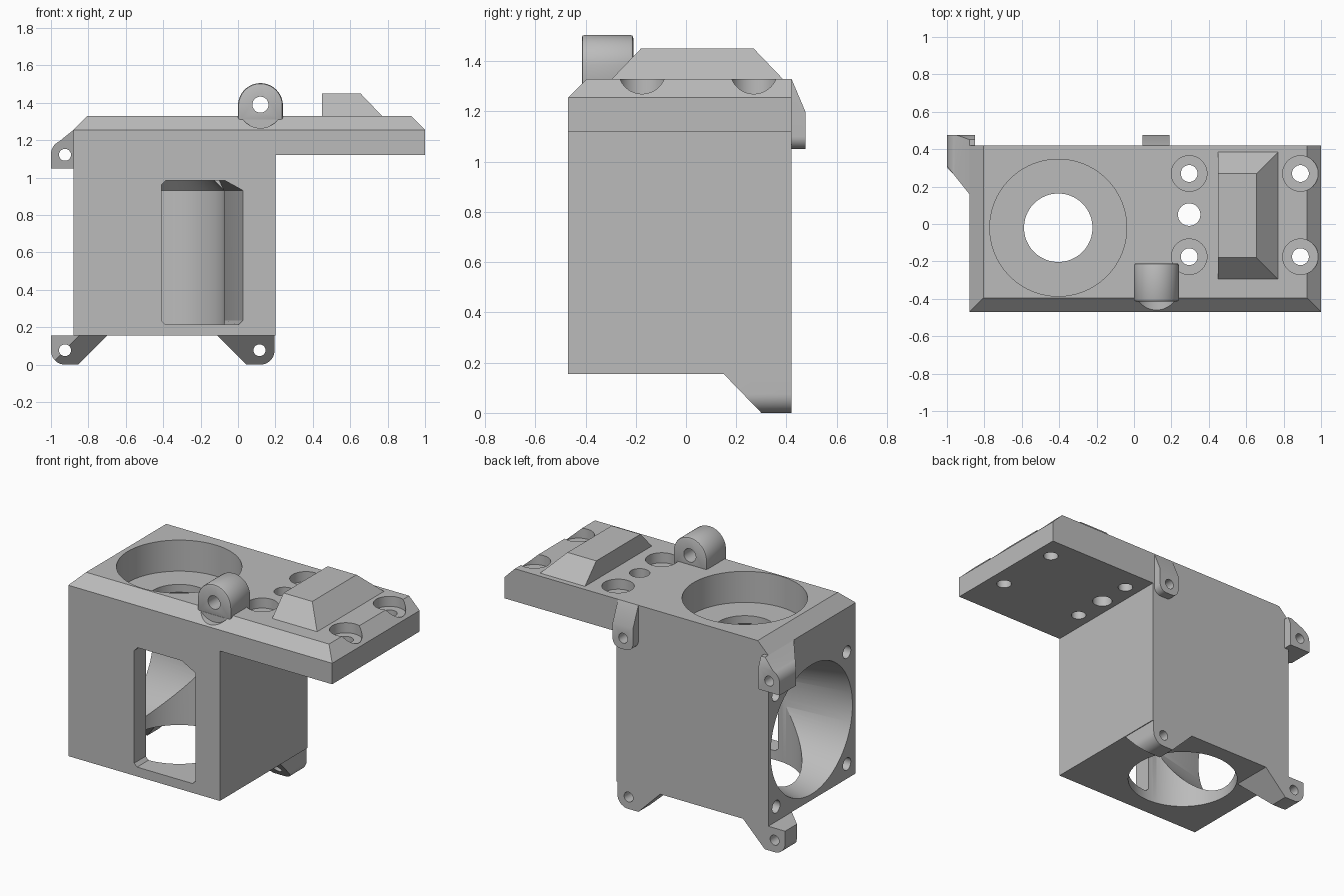
import bpy, bmesh
from math import cos, sin, radians, pi
from mathutils import Vector, Matrix

old = bpy.data.objects.get("Cube")
if old:
    bpy.data.objects.remove(old)

grey = bpy.data.materials.new("plain grey")
grey.use_nodes = True
grey.diffuse_color = (0.5, 0.5, 0.5, 1)
grey.node_tree.nodes["Principled BSDF"].inputs["Base Color"].default_value = (0.5, 0.5, 0.5, 1)


def finish(bm, name):
    bmesh.ops.recalc_face_normals(bm, faces=bm.faces)
    mesh = bpy.data.meshes.new(name)
    bm.to_mesh(mesh)
    bm.free()
    mesh.materials.append(grey)
    obj = bpy.data.objects.new(name, mesh)
    bpy.context.collection.objects.link(obj)
    return obj


def prism(name, pts, axis, lo, hi, clips=()):
    """Extrude a flat outline along y or z, then slice it with (point, outward normal) planes."""
    bm = bmesh.new()
    place = (lambda p: (p[0], lo, p[1])) if axis == "y" else (lambda p: (p[0], p[1], lo))
    face = bm.faces.new([bm.verts.new(place(p)) for p in pts])
    new = bmesh.ops.extrude_face_region(bm, geom=[face])["geom"]
    step = Vector((0, hi - lo, 0)) if axis == "y" else Vector((0, 0, hi - lo))
    bmesh.ops.translate(bm, vec=step, verts=[v for v in new if isinstance(v, bmesh.types.BMVert)])
    for point, normal in clips:
        geom = bm.verts[:] + bm.edges[:] + bm.faces[:]
        bmesh.ops.bisect_plane(bm, geom=geom, plane_co=point, plane_no=Vector(normal).normalized(),
                               clear_outer=True)
        bmesh.ops.holes_fill(bm, edges=[e for e in bm.edges if e.is_boundary])
    return finish(bm, name)


def rod(start, end, r1, r2=None, sides=48):
    """Round cutter between two points."""
    a, b = Vector(start), Vector(end)
    bm = bmesh.new()
    turn = (b - a).to_track_quat("Z", "Y").to_matrix().to_4x4()
    bmesh.ops.create_cone(bm, cap_ends=True, segments=sides, radius1=r1,
                          radius2=r1 if r2 is None else r2, depth=(b - a).length,
                          matrix=Matrix.Translation((a + b) / 2) @ turn)
    return finish(bm, "cutter")


def lathe(profile, x, y, sides=96):
    """Spin a (radius, height) profile into a closed round cutter."""
    bm = bmesh.new()
    rings = [[bm.verts.new((x + r * cos(2 * pi * i / sides), y + r * sin(2 * pi * i / sides), z))
              for i in range(sides)] for r, z in profile]
    for a, b in zip(rings, rings[1:]):
        for i in range(sides):
            j = (i + 1) % sides
            bm.faces.new((a[i], a[j], b[j], b[i]))
    bm.faces.new(rings[0])
    bm.faces.new(rings[-1])
    return finish(bm, "cutter")


def activate(obj):
    for o in bpy.context.selected_objects:
        o.select_set(False)
    obj.select_set(True)
    bpy.context.view_layer.objects.active = obj


def carve(obj, cutters):
    activate(obj)
    for c in cutters:
        mod = obj.modifiers.new("cut", "BOOLEAN")
        mod.operation, mod.solver, mod.object = "DIFFERENCE", "EXACT", c
        bpy.ops.object.modifier_apply(modifier=mod.name)
        bpy.data.objects.remove(c)


def arc(cx, cz, r, start, end, n=10):
    return [(cx + r * cos(radians(start + (end - start) * i / n)),
             cz + r * sin(radians(start + (end - start) * i / n))) for i in range(n + 1)]


# Housing with its overhanging plate and chamfered top edges
FRONT, BACK, FLOOR, TOP = -0.47, 0.42, 0.155, 1.33
CX, CY, FAN_Z = -0.405, -0.02, 0.61
outline = [(-0.88, FLOOR), (0.2, FLOOR), (0.2, 1.12), (1, 1.12), (1, 1.255),
           (0.925, TOP), (-0.805, TOP), (-0.88, 1.255)]
housing = prism("housing", outline, "y", FRONT, BACK, [((0, FRONT, 1.255), (0, -1, 1))])

cuts = [
    # vertical duct narrowing to the neck, then the round top recess
    lathe([(0.333, 0.05), (0.333, 0.93), (0.183, 1.08), (0.183, 1.2)], CX, CY),
    rod((CX, CY, 1.13), (CX, CY, 1.5), 0.366, sides=96),
    # side fan opening
    rod((-0.9, CY, FAN_Z), (CX, CY, FAN_Z), 0.42, 0.325, sides=96),
]
# Front window, with its right wall running into the duct
bm = bmesh.new()
window = [(-0.41, 0.235), (-0.39, 0.215), (0.01, 0.215), (0.03, 0.235), (0.03, 0.93),
          (-0.07, 0.985), (-0.385, 0.985), (-0.41, 0.96)]
near = [bm.verts.new((x, FRONT - 0.02, z)) for x, z in window]
far = [bm.verts.new((min(x, x * 0.24 - 0.083) if x > -0.1 else x, CY, z)) for x, z in window]
bm.faces.new(near)
bm.faces.new(far)
for i in range(len(window)):
    j = (i + 1) % len(window)
    bm.faces.new((near[i], near[j], far[j], far[i]))
cuts.append(finish(bm, "cutter"))
# Fan screw holes
for sy in (-1, 1):
    for sz in (-1, 1):
        y, z = CY + 0.36 * sy, FAN_Z + 0.36 * sz
        cuts.append(rod((-0.95, y, z), (-0.72, y, z), 0.04, sides=24))
# Plate screw holes with countersunk seats
for x in (0.295, 0.89):
    for y in (-0.175, 0.27):
        cuts.append(rod((x, y, 1.05), (x, y, 1.4), 0.045, sides=32))
        cuts.append(rod((x, y, 1.265), (x, y, 1.45), 0.095))
cuts.append(rod((0.295, 0.05, 1.05), (0.295, 0.05, 1.4), 0.06, sides=32))
# Clearance in front of the top lug, and the hole behind the rear lug
cuts.append(rod((0.12, -0.6, 1.385), (0.12, -0.415, 1.385), 0.12))
cuts.append(rod((0.115, 0.3, 1.12), (0.115, 0.5, 1.12), 0.032, sides=24))
carve(housing, cuts)

# Sloped block on the plate
block = prism("sloped_block", [(0.45, TOP - 0.02), (0.77, TOP - 0.02), (0.77, TOP), (0.655, 1.45), (0.45, 1.45)],
              "y", -0.3, 0.39,
              [((0, -0.295, TOP), (0, -0.12, 0.115)), ((0, 0.385, TOP), (0, 0.12, 0.115))])

# Top lug
lug = prism("top_lug", [(0, 1.3)] + [(0.24, 1.3)] + arc(0.12, 1.385, 0.12, 0, 180, 32), "y", -0.415, -0.21)
activate(lug)
bevel = lug.modifiers.new("bevel", "BEVEL")
bevel.width, bevel.segments, bevel.limit_method, bevel.angle_limit = 0.012, 2, "ANGLE", radians(60)
bpy.ops.object.modifier_apply(modifier=bevel.name)
carve(lug, [rod((0.12, -0.6, 1.39), (0.12, 0, 1.39), 0.043, sides=32)])

# Feet under the rear edge
under = ((0, 0.3, 0), (0, -0.155, -0.15))
outer_foot = prism("outer_foot", [(-1, FLOOR)] + arc(-0.925, 0.075, 0.075, 180, 270)
                   + [(-0.855, 0), (-0.70, FLOOR)], "y", 0.1, BACK,
                   [under, ((-1, 0.3, 0), (-1, -1, 0))])
inner_foot = prism("inner_foot", [(0.195, FLOOR)] + arc(0.12, 0.075, 0.075, 0, -90)
                   + [(0.045, 0), (-0.11, FLOOR)], "y", 0.1, BACK, [under])

# Rear lugs near the top
slope = ((0, 0.475, 1.2), (0, 0.13, 0.055))
outer_lug = prism("outer_lug", [(-0.85, 1.05), (-1, 1.05)] + arc(-0.925, 1.125, 0.075, 180, 115)
                  + [(-0.88, 1.255), (-0.85, 1.255)], "y", 0.1, 0.475,
                  [slope, ((-1, 0.31, 0), (-0.15, -0.12, 0))])
rear_lug = prism("rear_lug", arc(0.095, 1.1, 0.05, 180, 270) + arc(0.14, 1.1, 0.05, 270, 360)
                 + [(0.19, TOP), (0.045, TOP)], "y", BACK, 0.475, [slope])
for part, x, z in ((outer_foot, -0.925, 0.077), (inner_foot, 0.115, 0.077),
                   (outer_lug, -0.925, 1.122), (rear_lug, 0.115, 1.12)):
    carve(part, [rod((x, 0, z), (x, 0.6, z), 0.032, sides=24)])

# Smooth round walls, keep edges sharp
for part in (housing, block, lug, outer_foot, inner_foot, outer_lug, rear_lug):
    activate(part)
    bpy.ops.object.shade_smooth_by_angle(angle=radians(25))
